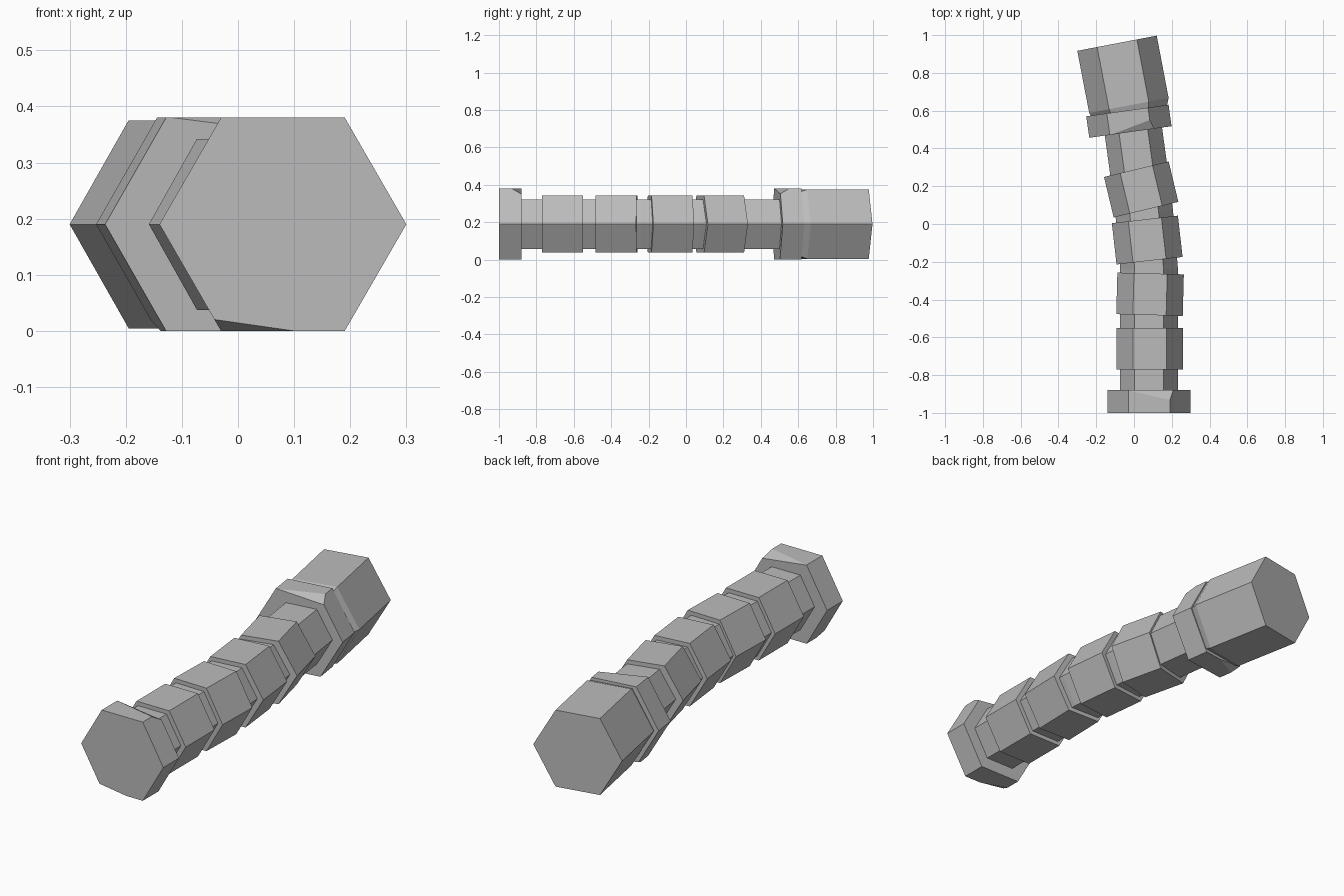
import bpy, bmesh
from math import sin, cos, pi, radians
from mathutils import Vector

if "Cube" in bpy.data.objects:
    bpy.data.objects.remove(bpy.data.objects["Cube"])

MID_Z = 0.19
stone = bpy.data.materials.new("grey")
stone.use_nodes = True
stone.diffuse_color = (0.5, 0.5, 0.5, 1)
bsdf = stone.node_tree.nodes["Principled BSDF"]
bsdf.inputs["Base Color"].default_value = stone.diffuse_color
bsdf.inputs["Roughness"].default_value = 0.8


def hex_sweep(name, rings, chips=(), place=None):
    """Hexagonal tube through rings of (x, y, turn in degrees, radius), with corners chipped off."""
    bm = bmesh.new()
    loops = []
    for x, y, turn, radius in rings:
        a = radians(turn)
        loops.append([bm.verts.new((x + radius * cos(k * pi / 3) * cos(a),
                                    y + radius * cos(k * pi / 3) * sin(a),
                                    radius * sin(k * pi / 3))) for k in range(6)])
    for lower, upper in zip(loops, loops[1:]):
        for k in range(6):
            n = (k + 1) % 6
            bm.faces.new((lower[k], lower[n], upper[n], upper[k]))
    bm.faces.new(loops[0])
    bm.faces.new(loops[-1])
    # Slice off each chip along a plane and close the cut
    for point, normal in chips:
        cut = bmesh.ops.bisect_plane(bm, geom=bm.verts[:] + bm.edges[:] + bm.faces[:],
                                     plane_co=point, plane_no=Vector(normal).normalized(),
                                     clear_outer=True, dist=1e-5)
        edges = [e for e in cut["geom_cut"] if isinstance(e, bmesh.types.BMEdge)]
        bmesh.ops.holes_fill(bm, edges=[e for e in edges if e.is_boundary])
    bmesh.ops.recalc_face_normals(bm, faces=bm.faces[:])
    mesh = bpy.data.meshes.new(name)
    bm.to_mesh(mesh)
    bm.free()
    mesh.materials.append(stone)
    obj = bpy.data.objects.new(name, mesh)
    x, y, turn = place or (0, 0, 0)
    obj.location = (x, y, MID_Z)
    obj.rotation_euler.z = radians(turn)
    bpy.context.collection.objects.link(obj)
    return obj


def prism(name, place, length, radius, chips=()):
    h = length / 2
    return hex_sweep(name, [(0, -h, 0, radius), (0, h, 0, radius)], chips, place)


def flange_chips(side):
    """A top chip towards side (+1 back, -1 front) and a small bottom chip on the other."""
    return [((-0.11, 0.06 * side, 0.19), (0.0015, 0.0066 * side, 0.012)),
            ((0.02, -0.06 * side, -0.19), (-0.0014, -0.004 * side, -0.0098))]


# Bent handle core
core = [(0.08, -0.95, 0), (0.08, -0.52, 0), (0.08, -0.24, 0), (0.055, 0.05, 9),
        (0.03, 0.25, 9), (-0.01, 0.54, 8)]
hex_sweep("handle_core", [ring + (0.153,) for ring in core], place=(0, 0, 0))

# Grip collars along the core
collars = [(0.083, -0.66, 0), (0.085, -0.372, -1.5), (0.07, -0.085, 6.5), (0.038, 0.183, 13.5)]
for number, place in enumerate(collars, 1):
    prism(f"grip_collar_{number}", place, 0.22, 0.176)

# Chipped end flanges
prism("front_flange", (0.08, -0.94, 0), 0.12, 0.22, flange_chips(1))
prism("back_flange", (-0.027, 0.544, 8), 0.115, 0.22, flange_chips(-1))

# Heavy back head with a narrowed front rim
hex_sweep("head", [(0, -0.2, 0, 0.2), (0, -0.165, 0, 0.214), (0, 0.17, 0, 0.214)],
          place=(-0.058, 0.79, 10.8))
